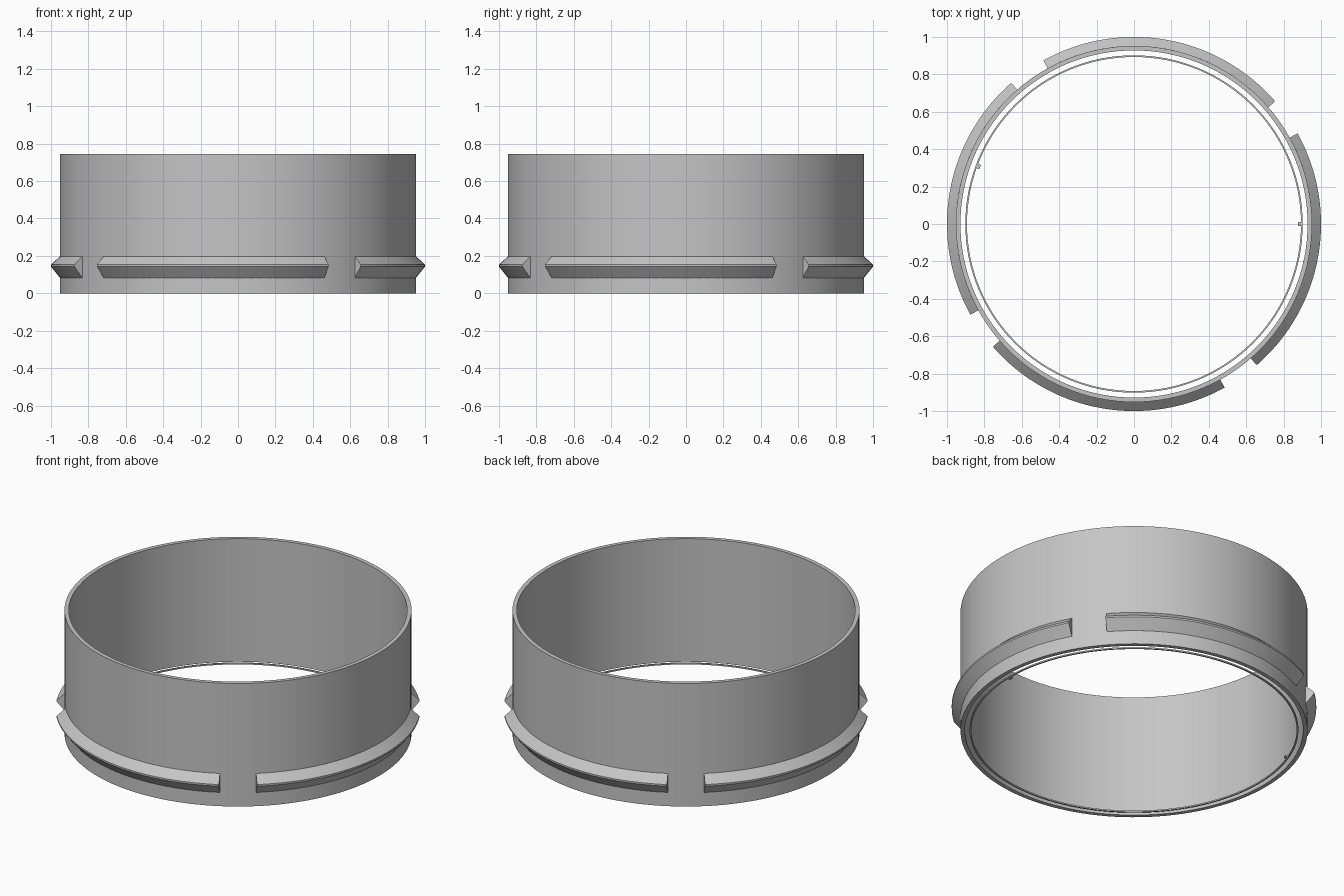
import bpy
import bmesh
from math import radians, cos, sin
from mathutils import Matrix

cube = bpy.data.objects.get("Cube")
if cube:
    bpy.data.objects.remove(cube, do_unlink=True)

grey = bpy.data.materials.new("plain_grey")
grey.use_nodes = True
colour = (0.56, 0.56, 0.56, 1)
grey.diffuse_color = colour
grey.node_tree.nodes["Principled BSDF"].inputs["Base Color"].default_value = colour


def finish(name, bm):
    """Turn a bmesh into a smooth-shaded object with sharp edges kept."""
    bmesh.ops.recalc_face_normals(bm, faces=bm.faces)
    mesh = bpy.data.meshes.new(name)
    bm.to_mesh(mesh)
    bm.free()
    mesh.materials.append(grey)
    obj = bpy.data.objects.new(name, mesh)
    bpy.context.collection.objects.link(obj)
    bpy.ops.object.select_all(action="DESELECT")
    obj.select_set(True)
    bpy.context.view_layer.objects.active = obj
    bpy.ops.object.shade_smooth_by_angle(angle=radians(25))
    return obj


def sweep(name, profile, start=0, end=360, steps=128):
    """Sweep a closed (radius, height) profile around z, capping open arcs."""
    full = end - start == 360
    bm = bmesh.new()
    rings = []
    for i in range(steps if full else steps + 1):
        a = radians(start + (end - start) * i / steps)
        rings.append([bm.verts.new((r * cos(a), r * sin(a), z)) for r, z in profile])
    pairs = list(zip(rings, rings[1:]))
    if full:
        pairs.append((rings[-1], rings[0]))
    n = len(profile)
    for a, b in pairs:
        for j in range(n):
            k = (j + 1) % n
            bm.faces.new((a[j], b[j], b[k], a[k]))
    if not full:
        bm.faces.new(rings[0])
        bm.faces.new(rings[-1])
    return finish(name, bm)


def band(inner, outer, low, high):
    return [(inner, low), (outer, low), (outer, high), (inner, high)]


# Main open cylinder wall
sweep("collar_wall", band(0.928, 0.952, 0, 0.745))

# Four wedge-shaped locking ribs around the outside
rib = [(0.945, 0.083), (0.952, 0.083), (1.0, 0.143), (1.0, 0.153),
       (0.952, 0.198), (0.945, 0.198)]
for i, side in enumerate(("left", "back", "right", "front")):
    sweep("locking_rib_" + side, rib, -49 + 90 * i, 29 + 90 * i, 32)

# Thin hoop lying inside the lower opening
sweep("inner_hoop", band(0.893, 0.902, 0, 0.008))

# Two tiny tabs on the hoop
for i, angle in enumerate((0, 159.7)):
    bm = bmesh.new()
    bmesh.ops.create_cube(bm, size=1, matrix=Matrix.Rotation(radians(angle), 4, "Z")
                          @ Matrix.Translation((0.887, 0, 0.005))
                          @ Matrix.Diagonal((0.02, 0.024, 0.01, 1)))
    finish("hoop_tab_" + str(i + 1), bm)
